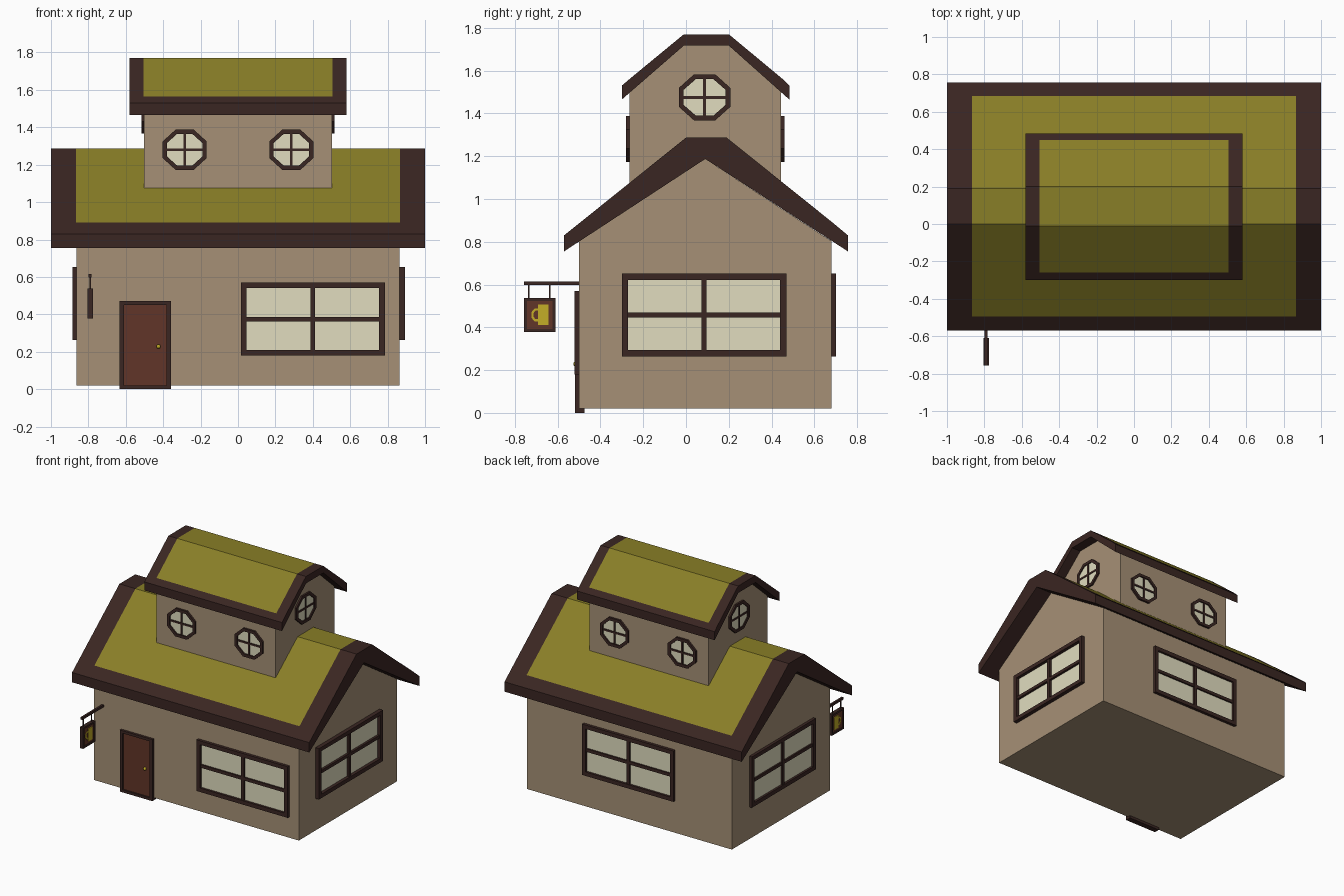
import bpy, bmesh, math
from mathutils import Matrix, Vector

if "Cube" in bpy.data.objects:
    bpy.data.objects.remove(bpy.data.objects["Cube"])


def material(name, color):
    m = bpy.data.materials.new(name)
    m.diffuse_color = (*color, 1)
    m.use_nodes = True
    m.node_tree.nodes["Principled BSDF"].inputs["Base Color"].default_value = m.diffuse_color
    return m


WALL = material("plaster", (0.38, 0.28, 0.18))
ROOF = material("green_roof", (0.25, 0.21, 0.02))
TRIM = material("dark_wood", (0.042, 0.019, 0.016))
GLASS = material("glass", (0.75, 0.72, 0.52))
DOOR = material("red_wood", (0.12, 0.036, 0.021))
GOLD = material("gold", (0.55, 0.42, 0.02))


def finish(name, bm, mats, matrix=None):
    bmesh.ops.recalc_face_normals(bm, faces=bm.faces)
    me = bpy.data.meshes.new(name)
    bm.to_mesh(me)
    bm.free()
    for m in mats:
        me.materials.append(m)
    ob = bpy.data.objects.new(name, me)
    if matrix:
        ob.matrix_world = matrix
    bpy.context.collection.objects.link(ob)
    return ob


def add_box(bm, lo, hi):
    lo, hi = Vector(lo), Vector(hi)
    mid = Matrix.Translation((lo + hi) / 2)
    bmesh.ops.create_cube(bm, size=1, matrix=mid @ Matrix.Diagonal((*(hi - lo), 1)))


def box(name, lo, hi, mat, matrix=None):
    bm = bmesh.new()
    add_box(bm, lo, hi)
    return finish(name, bm, [mat], matrix)


def extrude_x(name, profile, xs, mats, top_segs=()):
    """Sweep a (y, z) profile along x; top_segs of the middle bay get material 1."""
    bm = bmesh.new()
    rows = [[bm.verts.new((x, y, z)) for y, z in profile] for x in xs]
    n = len(profile)
    for b in range(len(xs) - 1):
        for i in range(n):
            j = (i + 1) % n
            f = bm.faces.new((rows[b][i], rows[b][j], rows[b + 1][j], rows[b + 1][i]))
            if b == 1 and i in top_segs:
                f.material_index = 1
    bm.faces.new(rows[0])
    bm.faces.new(rows[-1])
    return finish(name, bm, mats)


def add_ring(bm, outer, inner, back, front):
    """Picture-frame ring in the xz plane."""
    loops = [[bm.verts.new((x, y, z)) for x, z in pts]
             for pts, y in ((outer, back), (outer, front), (inner, front), (inner, back))]
    n = len(outer)
    for a in range(4):
        A, B = loops[a], loops[(a + 1) % 4]
        for i in range(n):
            j = (i + 1) % n
            bm.faces.new((A[i], A[j], B[j], B[i]))


def outline(w, h, sides):
    r = 1 / math.cos(math.pi / sides)
    return [(w / 2 * r * math.cos(math.pi * (2 * i + 1) / sides),
             h / 2 * r * math.sin(math.pi * (2 * i + 1) / sides)) for i in range(sides)]


def window(name, loc, turn, w, h, sides, depth=0.022, rim=0.03, bar=0.024):
    mw = Matrix.Translation(loc) @ Matrix.Rotation(math.radians(turn), 4, 'Z')
    bm = bmesh.new()
    inner = outline(w - 2 * rim, h - 2 * rim, sides)
    add_ring(bm, outline(w, h, sides), inner, 0.01, -depth)
    add_box(bm, (-bar / 2, -depth * .8, -h / 2 + rim / 2), (bar / 2, 0, h / 2 - rim / 2))
    add_box(bm, (-w / 2 + rim / 2, -depth * .75, -bar / 2), (w / 2 - rim / 2, 0, bar / 2))
    finish(name + "_frame", bm, [TRIM], mw)
    bm = bmesh.new()
    bm.faces.new([bm.verts.new((x, -0.005, z)) for x, z in inner])
    ob = finish(name + "_glass", bm, [GLASS], mw)
    if ob.data.polygons[0].normal.y > 0:
        ob.data.flip_normals()


# Walls of both storeys
extrude_x("lower_walls", [(-.5, .02), (.68, .02), (.68, .803), (.09, 1.187), (-.5, .803)],
          (-.863, .863), [WALL])
extrude_x("upper_walls", [(-.265, 1.07), (0, 1.28), (.195, 1.28), (.445, 1.08), (.445, 1.5),
                          (.2, 1.717), (-.01, 1.717), (-.265, 1.5)], (-.503, .503), [WALL])

# Roofs: dark border with green field on the middle bay
extrude_x("main_roof", [(-.57, .755), (-.57, .83), (-.495, .89), (0, 1.287), (.19, 1.287),
                        (.685, .89), (.757, .83), (.757, .755), (.09, 1.187)],
          (-1, -.865, .865, 1), [TRIM, ROOF], (2, 3, 4))
extrude_x("upper_roof", [(-.3, 1.465), (-.3, 1.53), (-.26, 1.564), (-.01, 1.77), (.2, 1.77),
                         (.448, 1.564), (.483, 1.53), (.483, 1.465), (.2, 1.717), (-.01, 1.717)],
          (-.58, -.505, .505, .58), [TRIM, ROOF], (2, 3, 4))

# Large four-pane windows
window("front_window", (.4, -.5, .375), 0, .77, .39, 4)
window("back_window", (0, .68, .458), 180, .77, .388, 4)
window("right_window", (.863, .085, .458), 90, .77, .388, 4, .03)
window("left_window", (-.863, .085, .458), 270, .77, .388, 4)

# Octagonal attic windows
for side, x in (("left", -.285), ("right", .285)):
    window("attic_front_" + side, (x, -.265, 1.28), 0, .235, .215, 8, .015, .022, .014)
    window("attic_back_" + side, (x, .445, 1.28), 180, .235, .215, 8, .015, .022, .014)
for side, x, turn in (("right", .503, 90), ("left", -.503, 270)):
    window("attic_gable_" + side, (x, .087, 1.475), turn, .24, .215, 8, .013, .022, .014)

# Door with frame and knob
bm = bmesh.new()
at = Matrix.Translation((-.497, -.5, .235))
add_ring(bm, outline(.275, .47, 4), outline(.227, .43, 4), .025, -.018)
finish("door_frame", bm, [TRIM], at)
box("door", (-.116, -.007, -.22), (.116, .02, .22), DOOR, at)
bm = bmesh.new()
bmesh.ops.create_uvsphere(bm, u_segments=10, v_segments=6, radius=.012)
finish("door_knob", bm, [GOLD], Matrix.Translation((-.425, -.515, .228)))

# Hanging sign: pole, hangers, framed board
box("sign_pole", (-.798, -.757, .597), (-.782, -.495, .615), TRIM)
for i, y in enumerate((-.735, -.637)):
    box(f"sign_hanger_{i + 1}", (-.793, y - .004, .535), (-.787, y + .004, .6), TRIM)
sign = Matrix.Translation((-.79, -.684, .458)) @ Matrix.Rotation(math.pi / 2, 4, 'Z')
bm = bmesh.new()
add_ring(bm, outline(.147, .16, 4), outline(.119, .132, 4), .014, -.014)
finish("sign_frame", bm, [TRIM], sign)
box("sign_board", (-.062, -.008, -.068), (.062, .008, .068), DOOR, sign)

# Mug emblem showing on both faces of the board
bm = bmesh.new()
add_box(bm, (-.008, -.013, -.048), (.042, .013, .048))
shift = [(x - .014, z) for x, z in outline(.05, .06, 8)]
hole = [(x - .014, z) for x, z in outline(.03, .04, 8)]
add_ring(bm, shift, hole, .012, -.012)
finish("sign_mug", bm, [GOLD], sign)
